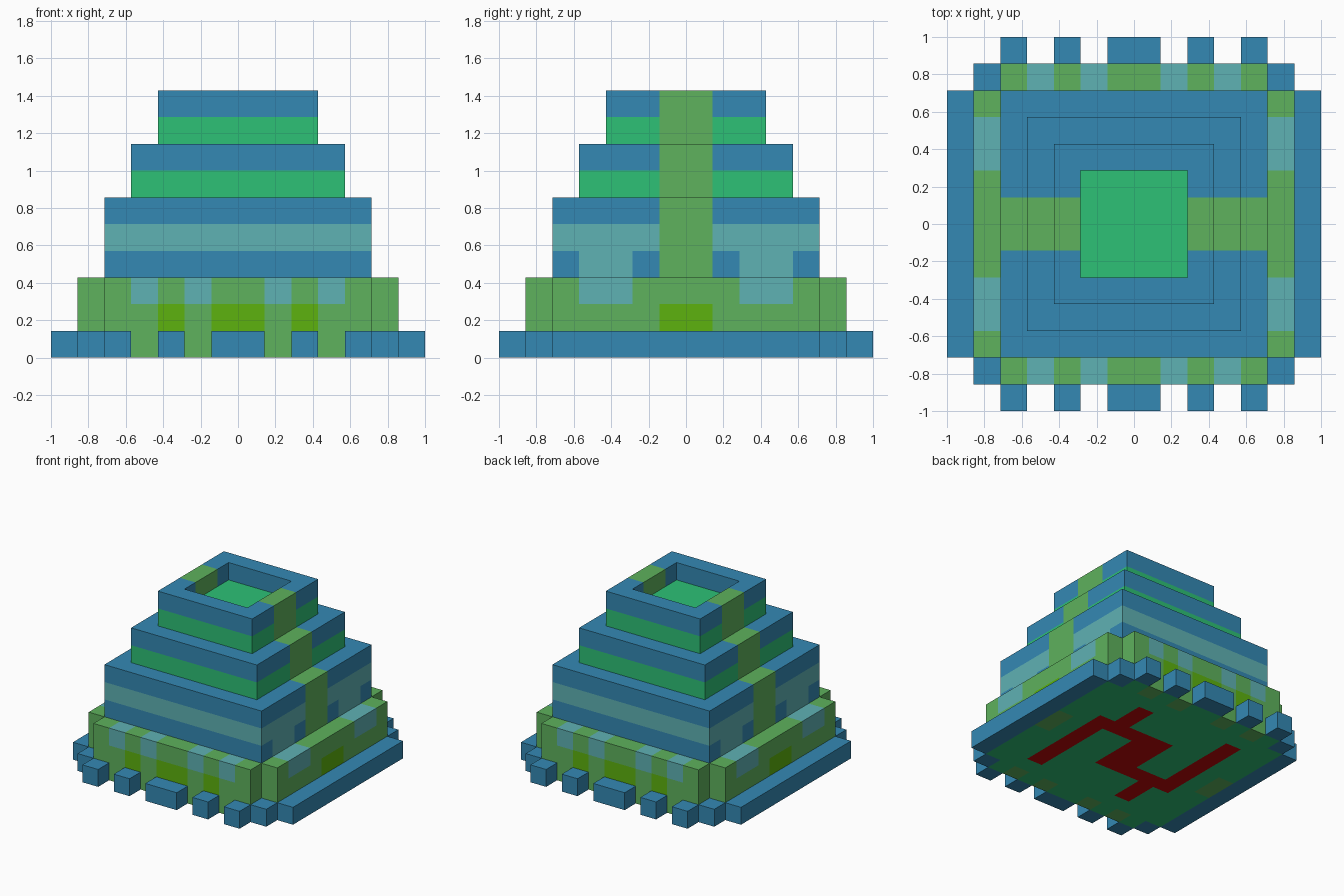
import bpy
import bmesh
from mathutils import Matrix, Vector

if "Cube" in bpy.data.objects:
    bpy.data.objects.remove(bpy.data.objects["Cube"], do_unlink=True)

U = 1 / 7  # size of one block


def linear(c):
    c /= 255
    return c / 12.92 if c <= 0.04045 else ((c + 0.055) / 1.055) ** 2.4


PALETTE = {
    "blue_stone": (52, 137, 180),
    "leaf_green": (94, 178, 93),
    "pale_teal": (95, 178, 180),
    "olive_green": (93, 178, 14),
    "emerald": (45, 193, 118),
    "dark_red": (190, 8, 8),
}
NAMES = list(PALETTE)
BLUE, GREEN, TEAL, OLIVE, EMERALD, RED = range(len(NAMES))
MATS = []
for name, rgb in PALETTE.items():
    mat = bpy.data.materials.new(name)
    mat.use_nodes = True
    color = [linear(c) for c in rgb] + [1]
    mat.diffuse_color = color
    mat.node_tree.nodes["Principled BSDF"].inputs["Base Color"].default_value = color
    MATS.append(mat)


def build(name, boxes, rule, cuts=((), (), ()), pit=None):
    """Boxes in block units, cut on planes, coloured by the block behind each face."""
    bm = bmesh.new()
    for lo, hi in boxes:
        lo, hi = Vector(lo), Vector(hi)
        place = Matrix.Translation((lo + hi) / 2) @ Matrix.Diagonal((*(hi - lo), 1))
        bmesh.ops.create_cube(bm, size=1, matrix=place)
    for axis, places in enumerate(cuts):
        normal = Vector([axis == i for i in range(3)])
        for p in places:
            bmesh.ops.bisect_plane(bm, geom=bm.verts[:] + bm.edges[:] + bm.faces[:],
                                   dist=1e-4, plane_co=normal * p, plane_no=normal)
    if pit:  # sink the middle of the top
        half, depth = pit
        bm.normal_update()
        top = [f for f in bm.faces if f.normal.z > 0.9
               and max(abs(c) for c in f.calc_center_median().xy) < half]
        new = bmesh.ops.extrude_face_region(bm, geom=top)["geom"]
        bmesh.ops.translate(bm, vec=(0, 0, -depth),
                            verts=[v for v in new if isinstance(v, bmesh.types.BMVert)])
        bmesh.ops.delete(bm, geom=[f for f in top if f.is_valid], context="FACES")
    bmesh.ops.recalc_face_normals(bm, faces=bm.faces[:])
    bm.normal_update()
    for f in bm.faces:
        f.material_index = rule(*(f.calc_center_median() - f.normal * 0.5))
    bmesh.ops.scale(bm, vec=(U, U, U), verts=bm.verts[:])
    mesh = bpy.data.meshes.new(name)
    bm.to_mesh(mesh)
    bm.free()
    for m in MATS:
        mesh.materials.append(m)
    bpy.context.collection.objects.link(bpy.data.objects.new(name, mesh))


# Base floor with a red key pattern underneath
KEY = [(3, -4, 4, 2), (2, 1, 3, 4), (1, 1, 2, 2), (-1, -2, 1, 2)]


def floor_color(x, y, z):
    hit = any(a < s * x < c and b < s * y < d for a, b, c, d in KEY for s in (1, -1))
    return RED if hit else EMERALD


grid = range(-4, 5)
build("base_floor", [((-5, -5, 0), (5, 5, 1))], floor_color, (grid, grid, ()))


# Front and back walls, with windows and doorways
def front_wall_color(x, y, z):
    x = abs(x)
    gap = 1 < x < 2 or 3 < x < 4
    if z < 1:
        return GREEN if gap else EMERALD
    if z < 2:
        return OLIVE if x < 1 or 2 < x < 3 else GREEN
    return TEAL if gap else GREEN


def side_wall_color(x, y, z):
    y = abs(y)
    if z < 1:
        return GREEN if y < 1 else EMERALD
    if z < 2:
        return OLIVE if y < 1 else GREEN
    return TEAL if 2 < y < 4 else GREEN


for name, a, b in (("front_wall", -6, -5), ("back_wall", 5, 6)):
    build(name, [((-5, a, 0), (5, b, 3))], front_wall_color, (grid, (), (1, 2)))
for name, a, b in (("right_wall", -6, -5), ("left_wall", 5, 6)):
    build(name, [((a, -5, 0), (b, 5, 3))], side_wall_color,
          ((), (-4, -2, -1, 1, 2, 4), (1, 2)))


# Blue foundation: side kerbs, corner blocks and spaced front and back blocks
def all_blue(x, y, z):
    return BLUE


for name, a, b in (("right_kerb", -7, -6), ("left_kerb", 6, 7)):
    build(name, [((a, -5, 0), (b, 5, 1))], all_blue)
build("corner_blocks", [((x, y, 0), (x + 1, y + 1, 1))
                        for x in (-6, 5) for y in (-6, 5)], all_blue)
SPANS = [(-5, -4), (-3, -2), (-1, 1), (2, 3), (4, 5)]
for name, y in (("front_blocks", -7), ("back_blocks", 6)):
    build(name, [((a, y, 0), (b, y + 1, 1)) for a, b in SPANS], all_blue)


# Stepped tiers with a green stair strip down both sides
def lower_color(x, y, z):
    if abs(y) < 1 and abs(x) > 4:
        return GREEN
    if z < 4:
        return TEAL if abs(x) > 4 and 2 < abs(y) < 4 else BLUE
    return TEAL if z < 5 else BLUE


def upper_color(x, y, z):
    if abs(y) < 1 and abs(x) > 2:
        return GREEN
    return EMERALD if int(z) % 2 == 0 else BLUE


build("lower_tier", [((-5, -5, 1), (5, 5, 6))], lower_color,
      ((-4, 4), (-4, -2, -1, 1, 2, 4), (3, 4, 5)))
build("middle_tier", [((-4, -4, 6), (4, 4, 8))], upper_color,
      ((-3, 3), (-1, 1), (7,)))
build("top_tier", [((-3, -3, 8), (3, 3, 10))], upper_color,
      ((-2, 2), (-2, -1, 1, 2), (9,)), pit=(2, 1))
